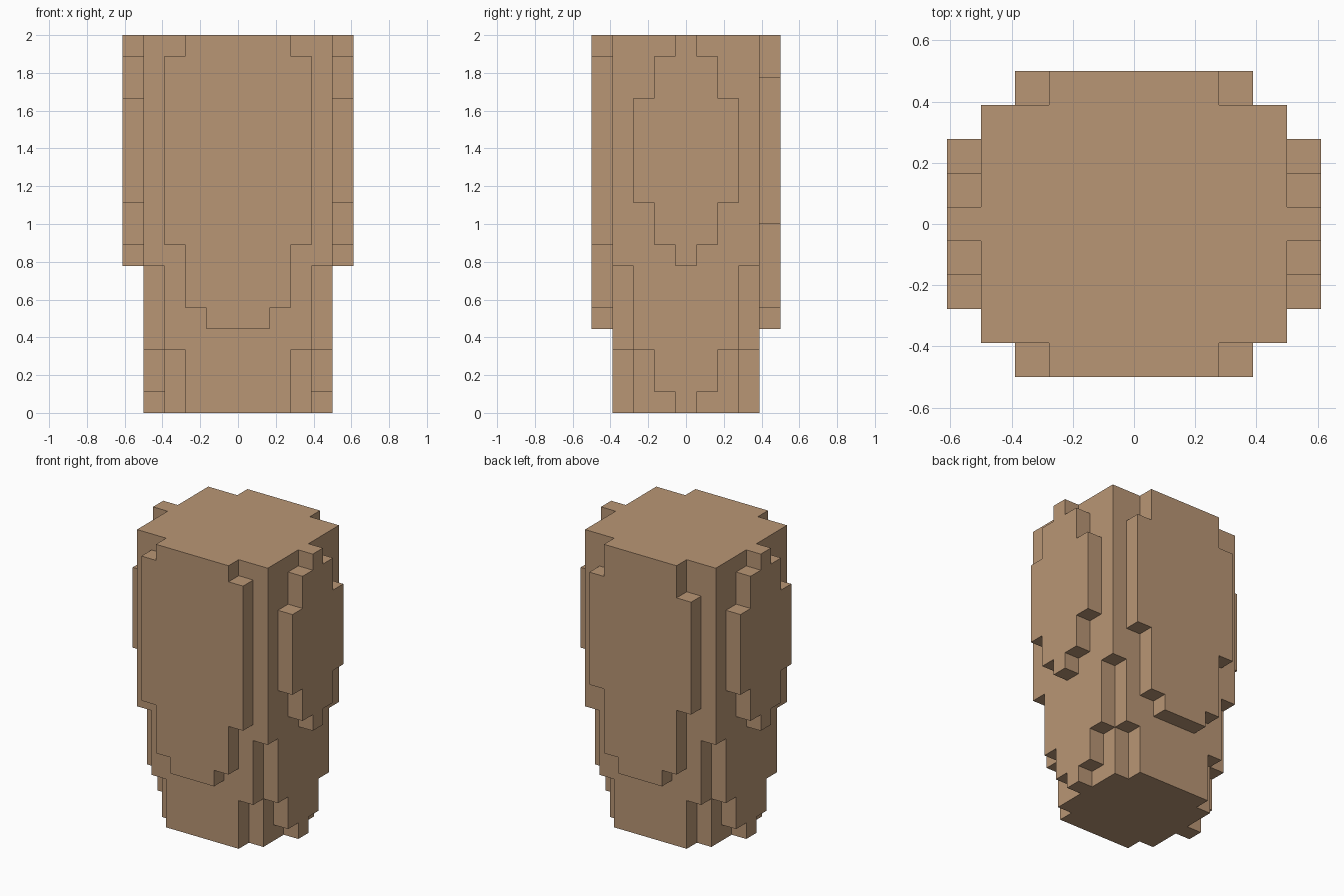
import bpy, bmesh
from mathutils import Vector

cube = bpy.data.objects.get("Cube")
if cube:
    bpy.data.objects.remove(cube, do_unlink=True)

U = 1 / 9   # edge of one block; the body is 18 blocks tall
TOP = 18

# Symmetric blocks: (half width x, half depth y, bottom, top), in block units
CORE = [
    (2.5, 3.5, 0, TOP),    # foot, long in depth
    (3.5, 2.5, 0, TOP),    # foot, long in width
    (3.5, 3.5, 3, TOP),    # middle
    (4.5, 3.5, 7, TOP),    # upper body
]
SIDE_STEPS = [             # tapered ridges low on both sides
    (4.5, 2.5, 3, 7),
    (4.5, 1.5, 1, 3),
    (4.5, 0.5, 0, 1),
]
SIDE_PLATES = [            # raised diamond plates on both sides
    (5.5, 0.5, 7, TOP),
    (5.5, 1.5, 8, 17),
    (5.5, 2.5, 10, 15),
]
PLATE_ENDS = [(1.5, 4, TOP), (2.5, 5, TOP)]   # shared by front and back plates


def fill(cells, x0, x1, y0, y1, z0, z1):
    """Add every block inside the box; cells are keyed by block centre."""
    for x in range(round(x0 + 0.5), round(x1 + 0.5)):
        for y in range(round(y0 + 0.5), round(y1 + 0.5)):
            for z in range(z0, z1):
                cells.add((x, y, z))


def build_shell(name, cells, material):
    """Outer skin of the blocks, merged into large flat faces."""
    bm = bmesh.new()
    for c in cells:
        centre = Vector((c[0], c[1], c[2] + 0.5))
        for axis in range(3):
            for sign in (-1, 1):
                n = Vector((0, 0, 0))
                n[axis] = sign
                if tuple(int(a + b) for a, b in zip(c, n)) in cells:
                    continue
                u = Vector((0, 0, 0))
                u[(axis + 1) % 3] = 0.5
                v = n.cross(u)
                m = centre + n * 0.5
                corners = (m - u - v, m + u - v, m + u + v, m - u + v)
                bm.faces.new([bm.verts.new(p * U) for p in corners])
    bmesh.ops.remove_doubles(bm, verts=bm.verts, dist=U * 0.01)
    bmesh.ops.dissolve_limit(bm, angle_limit=0.01, verts=bm.verts, edges=bm.edges)
    mesh = bpy.data.meshes.new(name)
    bm.to_mesh(mesh)
    bm.free()
    mesh.materials.append(material)
    obj = bpy.data.objects.new(name, mesh)
    bpy.context.collection.objects.link(obj)
    return obj


# Material
tan = bpy.data.materials.new("tan")
tan.use_nodes = True
colour = (0.485, 0.305, 0.178, 1)
tan.diffuse_color = colour
bsdf = next(n for n in tan.node_tree.nodes if n.type == 'BSDF_PRINCIPLED')
bsdf.inputs["Base Color"].default_value = colour
bsdf.inputs["Roughness"].default_value = 0.9

blocks = set()

# Core, side ridges and side plates
for hx, hy, z0, z1 in CORE + SIDE_STEPS + SIDE_PLATES:
    fill(blocks, -hx, hx, -hy, hy, z0, z1)

# Front plate, and a back plate with a shorter wide part
for hx, z0, z1 in PLATE_ENDS + [(3.5, 8, 17)]:
    fill(blocks, -hx, hx, -4.5, -3.5, z0, z1)
for hx, z0, z1 in PLATE_ENDS + [(3.5, 9, 16)]:
    fill(blocks, -hx, hx, 3.5, 4.5, z0, z1)

build_shell("stepped_body", blocks, tan)
